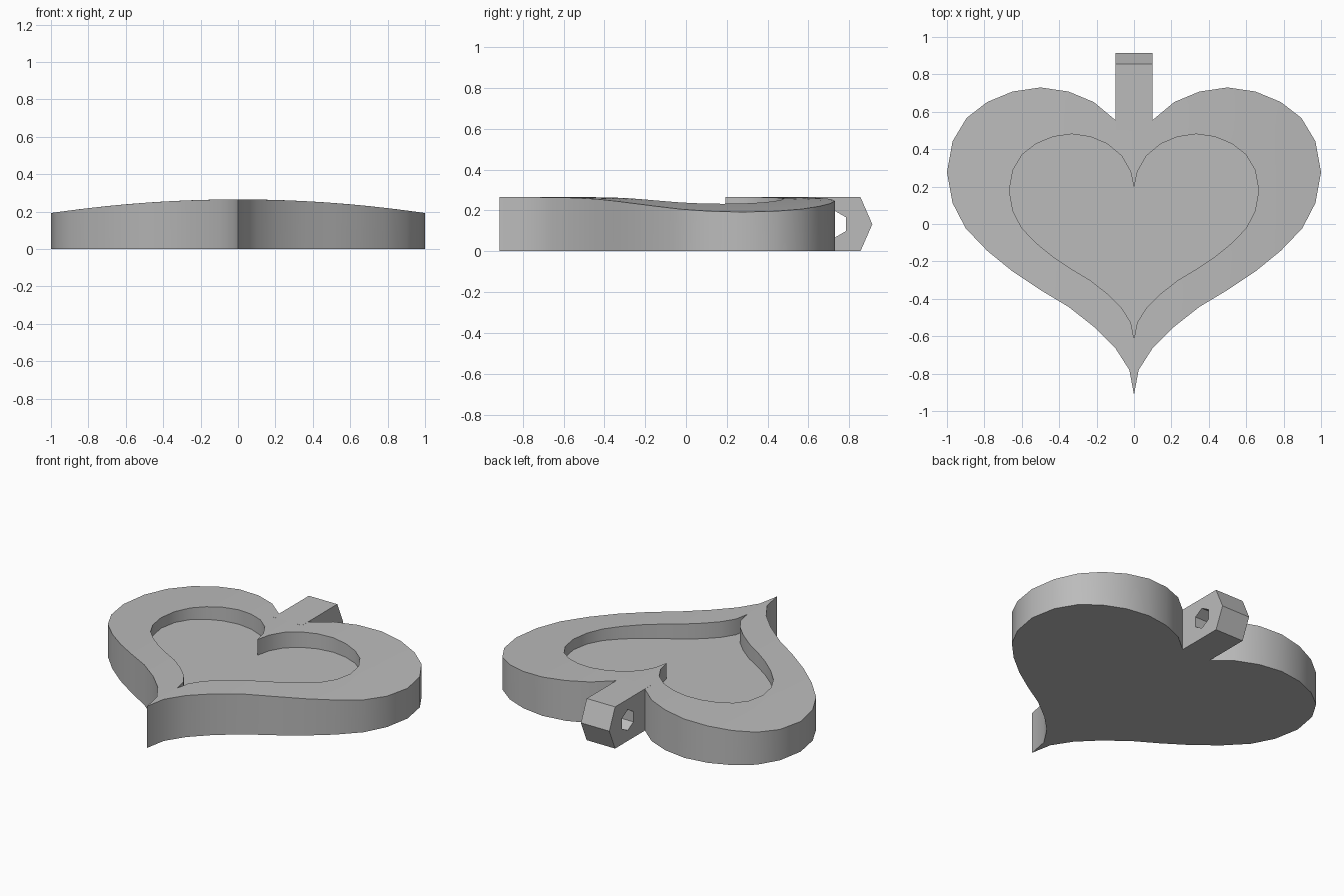
import bpy, bmesh, math

cube = bpy.data.objects.get("Cube")
if cube:
    bpy.data.objects.remove(cube, do_unlink=True)

HEIGHT, FLOOR, INNER = 0.265, 0.165, 0.667

metal = bpy.data.materials.new("plain grey")
metal.use_nodes = True
grey = (0.5, 0.5, 0.5, 1)
metal.diffuse_color = grey
metal.node_tree.nodes["Principled BSDF"].inputs["Base Color"].default_value = grey

# Right half of the heart outline, from the tip to the cleft
HALF = [(0, -.913), (.025, -.78), (.1, -.663), (.21, -.553), (.35, -.443),
        (.5, -.353), (.65, -.253), (.785, -.143), (.9, -.023), (.97, .112),
        (1, .277), (.97, .442), (.895, .567), (.785, .652), (.65, .708),
        (.5, .73), (.35, .708), (.215, .652), (.1, .556)]


def mirrored(half):
    """Close a half outline whose ends lie on the centre line."""
    return half + [(-x, y) for x, y in reversed(half[1:-1])]


def dome(x):
    return HEIGHT - 0.073 * x * x


# The rim crosses straight under the hanging loop; the recess keeps its cleft
outer = mirrored(HALF + [(.05, .556), (0, .556)])
inner = [(x * INNER, y * INNER - .006)
         for x, y in mirrored(HALF + [(.028, .43), (0, .3)])]

# Heart body: recess floor, domed rim, outer wall and base
bm = bmesh.new()


def ring(points, height):
    return [bm.verts.new((x, y, height(x))) for x, y in points]


rings = [ring(inner, lambda x: FLOOR)]
STEPS = 4
for i in range(STEPS + 1):
    t = i / STEPS
    rings.append(ring([(a + (c - a) * t, b + (d - b) * t)
                       for (a, b), (c, d) in zip(inner, outer)], dome))
rings.append(ring(outer, lambda x: 0))
count = len(outer)
for a, b in zip(rings, rings[1:]):
    for i in range(count):
        j = (i + 1) % count
        bm.faces.new((a[i], b[i], b[j], a[j]))
bm.faces.new(rings[0])
bm.faces.new(rings[-1])
bmesh.ops.recalc_face_normals(bm, faces=bm.faces)
mesh = bpy.data.meshes.new("heart_body")
bm.to_mesh(mesh)
bm.free()
heart = bpy.data.objects.new("heart_body", mesh)
bpy.context.collection.objects.link(heart)
mesh.materials.append(metal)

# Hanging loop: pointed side profile with a six-sided hole, extruded sideways
curve = bpy.data.curves.new("hanging_loop", 'CURVE')
curve.dimensions = '2D'
curve.fill_mode = 'BOTH'
curve.extrude = 0.1
block = [(.5, 0), (.855, 0), (.913, HEIGHT / 2), (.855, HEIGHT), (.5, HEIGHT)]
hole = [(.728 + .066 * math.sin(k * math.pi / 3),
         HEIGHT / 2 + .066 * math.cos(k * math.pi / 3)) for k in range(6)]
for points in (block, hole):
    spline = curve.splines.new('POLY')
    spline.points.add(len(points) - 1)
    spline.use_cyclic_u = True
    for p, (y, z) in zip(spline.points, points):
        p.co = (y, z, 0, 1)
curve.materials.append(metal)
loop = bpy.data.objects.new("hanging_loop", curve)
loop.rotation_euler = (math.pi / 2, 0, math.pi / 2)
bpy.context.collection.objects.link(loop)

# Turn the loop into a mesh and soften the gentle curves
bpy.ops.object.select_all(action='DESELECT')
loop.select_set(True)
bpy.context.view_layer.objects.active = loop
bpy.ops.object.convert(target='MESH')
bpy.ops.object.shade_flat()
loop.select_set(False)
heart.select_set(True)
bpy.context.view_layer.objects.active = heart
bpy.ops.object.shade_smooth_by_angle(angle=math.radians(30))
